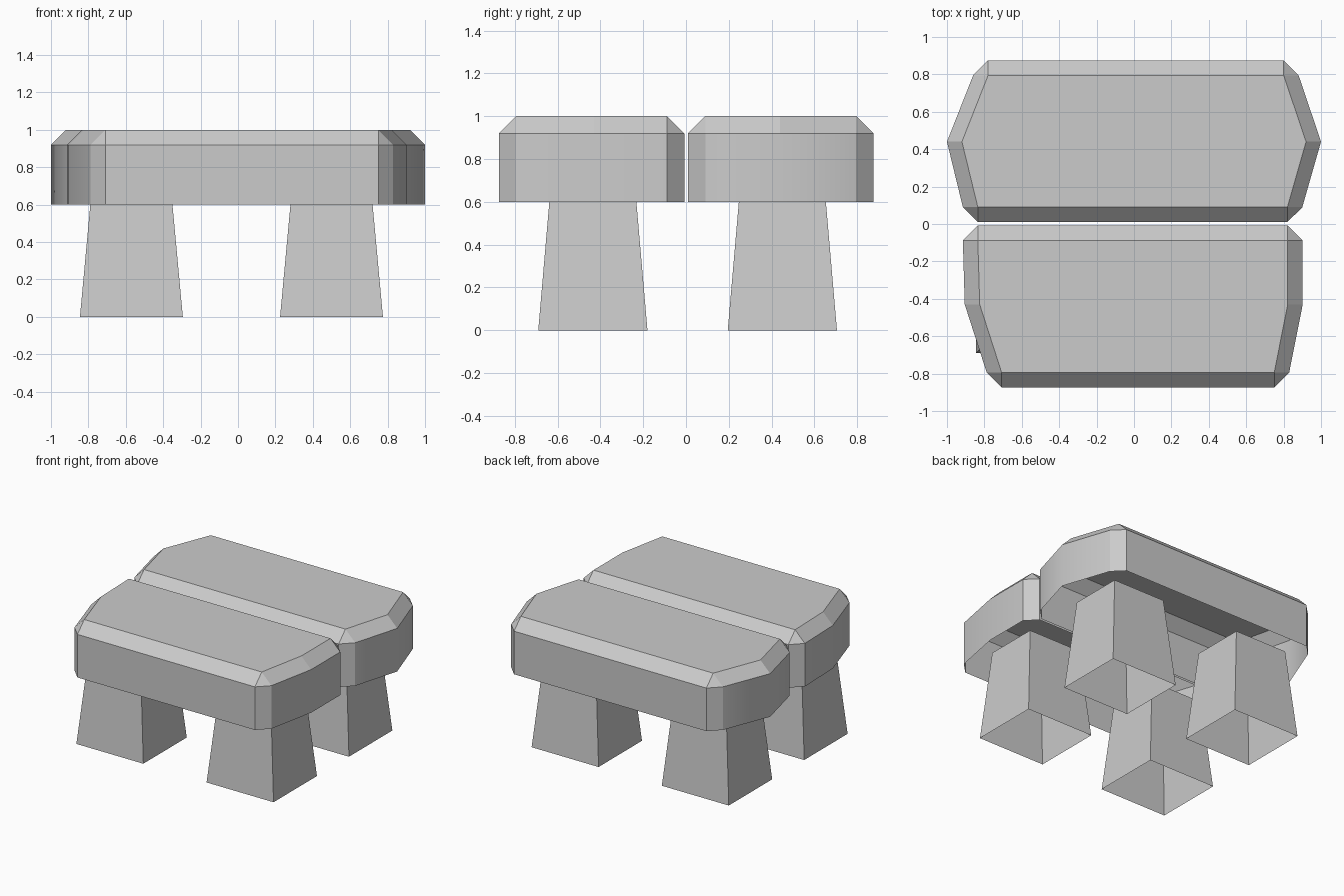
import bpy
import bmesh
from mathutils import Vector

if "Cube" in bpy.data.objects:
    bpy.data.objects.remove(bpy.data.objects["Cube"])


def finish(bm, name):
    bmesh.ops.recalc_face_normals(bm, faces=bm.faces[:])
    # open shells: make sure the walls face outwards
    centre = sum((v.co for v in bm.verts), Vector()) / len(bm.verts)
    if sum((f.calc_center_median() - centre).dot(f.normal) for f in bm.faces) < 0:
        bmesh.ops.reverse_faces(bm, faces=bm.faces[:])
    me = bpy.data.meshes.new(name)
    bm.to_mesh(me)
    bm.free()
    bpy.context.collection.objects.link(bpy.data.objects.new(name, me))


def slab(name, hexagon, cut=0.08, low=0.6, shoulder=0.92, top=1.0):
    """Hollow stone slab: six-sided top, chamfered rim and corners, open underneath.
    Points 1 and 4 of the hexagon are the side points; the rest are cut corners."""
    bm = bmesh.new()
    cap = [bm.verts.new((x, y, top)) for x, y in hexagon]
    mid_y = sum(y for x, y in hexagon) / 6
    outer = []
    for i, (x, y) in enumerate(hexagon):
        side = (x + (cut if x > 0 else -cut), y)
        end = (x, y + (cut if y > mid_y else -cut))
        pts = {0: (end, side), 1: (side,), 2: (side, end),
               3: (end, side), 4: (side,), 5: (side, end)}[i]
        outer.append([(bm.verts.new((*p, shoulder)), bm.verts.new((*p, low))) for p in pts])
    bm.faces.new(cap)
    for i in range(6):
        j = (i + 1) % 6
        if len(outer[i]) == 2:
            (a, al), (b, bl) = outer[i]
            bm.faces.new((cap[i], a, b))
            bm.faces.new((a, al, bl, b)).smooth = True
        (a, al), (b, bl) = outer[i][-1], outer[j][0]
        bm.faces.new((cap[i], a, b, cap[j]))
        bm.faces.new((a, al, bl, b)).smooth = True
    # only the shallow side points are shaded smooth
    soft = [set(outer[i][0]) for i in (1, 4)]
    for e in bm.edges:
        e.smooth = set(e.verts) in soft
    finish(bm, name)


def leg(name, cx, cy, height=0.66):
    """Tapered square post, open at both hidden ends."""
    bm = bmesh.new()
    rings = []
    for hx, hy, z in ((0.275, 0.255, 0), (0.214, 0.198, height)):
        rings.append([bm.verts.new((cx + sx * hx, cy + sy * hy, z))
                      for sx, sy in ((-1, -1), (1, -1), (1, 1), (-1, 1))])
    for i in range(4):
        j = (i + 1) % 4
        bm.faces.new((rings[0][i], rings[0][j], rings[1][j], rings[1][i]))
    finish(bm, name)


# Two top slabs
slab("back_slab", [(0.80, 0.795), (0.92, 0.44), (0.82, 0.09),
                   (-0.835, 0.09), (-0.92, 0.44), (-0.78, 0.795)])
slab("front_slab", [(0.822, -0.088), (0.822, -0.43), (0.75, -0.793),
                    (-0.708, -0.793), (-0.825, -0.43), (-0.835, -0.088)])

# Four legs
for row, cy in (("front", -0.435), ("back", 0.45)):
    for side, cx in (("left", -0.57), ("right", 0.50)):
        leg(f"{row}_{side}_leg", cx, cy)
